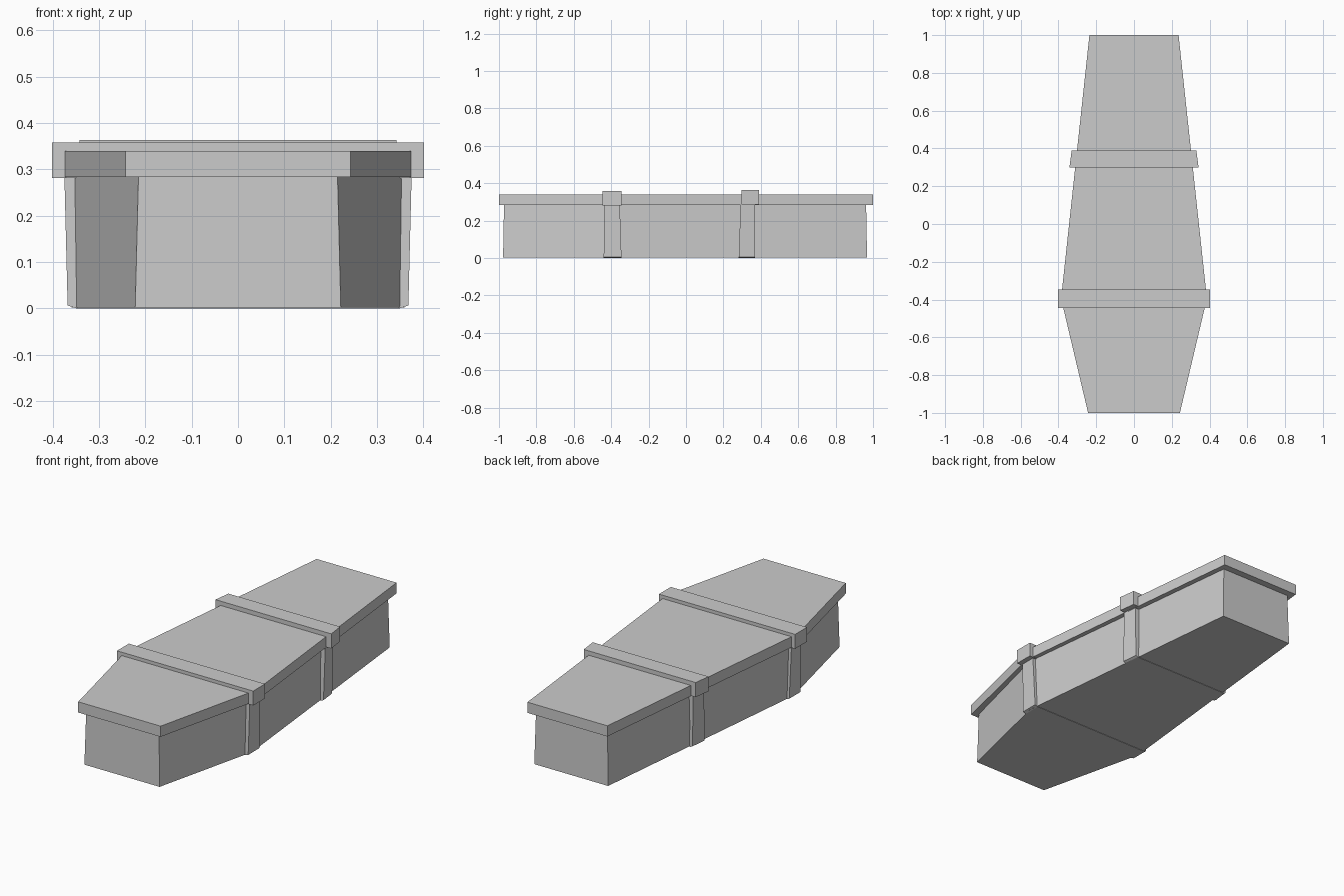
import bpy
import bmesh

if "Cube" in bpy.data.objects:
    bpy.data.objects.remove(bpy.data.objects["Cube"])


def loft(name, rings):
    """Solid from stacked rings; each ring is (z, right-hand half outline front to back)."""
    bm = bmesh.new()
    loops = []
    for z, half in rings:
        outline = list(half) + [(-x, y) for x, y in reversed(half)]
        loops.append([bm.verts.new((x, y, z)) for x, y in outline])
    for low, high in zip(loops, loops[1:]):
        n = len(low)
        for i in range(n):
            j = (i + 1) % n
            bm.faces.new((low[i], low[j], high[j], high[i]))
    bm.faces.new(loops[0][::-1])
    bm.faces.new(loops[-1])
    bmesh.ops.recalc_face_normals(bm, faces=bm.faces)
    mesh = bpy.data.meshes.new(name)
    bm.to_mesh(mesh)
    bm.free()
    obj = bpy.data.objects.new(name, mesh)
    bpy.context.collection.objects.link(obj)
    return obj


# Six-sided box body
loft("coffin_body", [
    (0.002, [(0.222, -0.978), (0.36, -0.395), (0.218, 0.968)]),
    (0.285, [(0.215, -0.973), (0.363, -0.395), (0.211, 0.963)]),
])

# Overhanging lid
lid = [(0.243, -1.0), (0.386, -0.395), (0.236, 1.0)]
loft("lid", [(0.283, lid), (0.34, lid)])

# Straps round the body, with a shallow fold under the base
loft("front_body_strap", [
    (0.0, [(0.35, -0.44), (0.35, -0.345)]),
    (0.006, [(0.368, -0.44), (0.368, -0.345)]),
    (0.285, [(0.375, -0.436), (0.375, -0.354)]),
])
loft("rear_body_strap", [
    (0.0, [(0.295, 0.282), (0.285, 0.37)]),
    (0.006, [(0.307, 0.282), (0.297, 0.37)]),
    (0.287, [(0.311, 0.292), (0.302, 0.37)]),
])

# Raised bands over the lid
front_band = [(0.402, -0.446), (0.402, -0.346)]
loft("front_lid_band", [(0.281, front_band), (0.358, front_band)])
rear_band = [(0.342, 0.298), (0.33, 0.39)]
loft("rear_lid_band", [(0.285, rear_band), (0.363, rear_band)])
